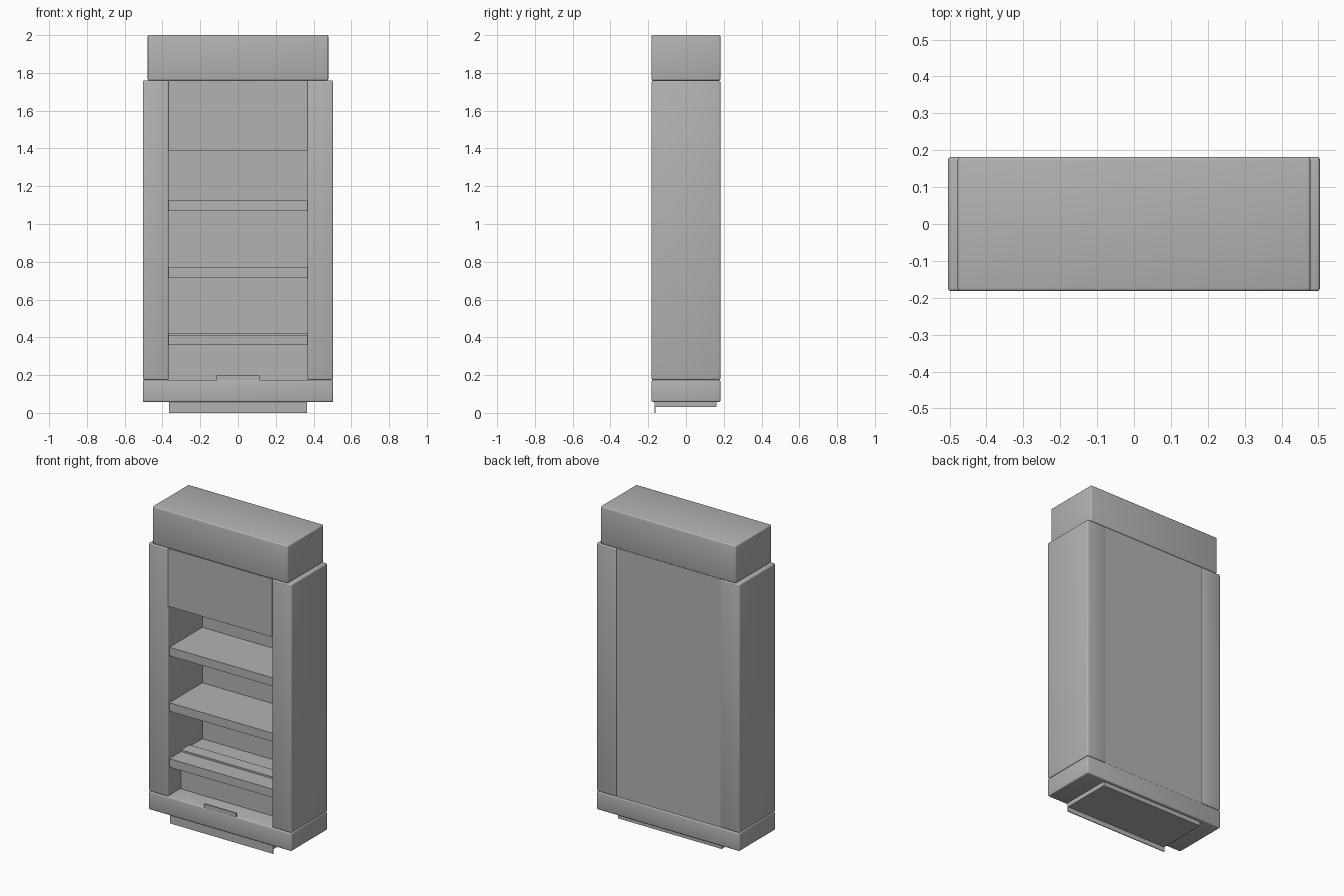
import bpy, bmesh, math

if "Cube" in bpy.data.objects:
    bpy.data.objects.remove(bpy.data.objects["Cube"])

grey = bpy.data.materials.new("cabinet_grey")
grey.diffuse_color = (0.45, 0.45, 0.45, 1)
grey.use_nodes = True
grey.node_tree.nodes["Principled BSDF"].inputs["Base Color"].default_value = grey.diffuse_color


def box(name, x0, x1, y0, y1, z0, z1, bevel=0.0):
    """Box from its limits, with optional rounded edges."""
    bm = bmesh.new()
    bmesh.ops.create_cube(bm, size=1)
    for v in bm.verts:
        v.co.x = x0 if v.co.x < 0 else x1
        v.co.y = y0 if v.co.y < 0 else y1
        v.co.z = z0 if v.co.z < 0 else z1
    if bevel:
        bmesh.ops.bevel(bm, geom=bm.edges[:], offset=bevel, segments=3,
                        profile=0.5, affect='EDGES')
    mesh = bpy.data.meshes.new(name)
    bm.to_mesh(mesh)
    bm.free()
    mesh.materials.append(grey)
    ob = bpy.data.objects.new(name, mesh)
    bpy.context.collection.objects.link(ob)
    if bevel:
        bpy.ops.object.select_all(action='DESELECT')
        ob.select_set(True)
        bpy.context.view_layer.objects.active = ob
        bpy.ops.object.shade_smooth_by_angle(angle=math.radians(40))
    return ob


W, D, IN = 0.504, 0.182, 0.367   # half width, half depth, half opening

# Rounded outer blocks
box("header", -0.478, 0.478, -D, D, 1.76, 2.0, 0.008)
box("base", -W, W, -D, D, 0.058, 0.175, 0.008)
box("left_post", -W, -IN, -D, D, 0.175, 1.76, 0.008)
box("right_post", IN, W, -D, D, 0.175, 1.76, 0.008)

# Panels between the posts
box("back_panel", -IN, IN, 0.165, 0.176, 0.175, 1.76)
box("upper_front_panel", -IN, IN, -0.18, -0.16, 1.39, 1.76)
box("lower_inner_panel", -IN, IN, -0.05, 0.035, 0.175, 0.424)

# Shelves
for i, top in enumerate((0.413, 0.77, 1.124)):
    box("shelf_%d" % (i + 1), -IN, IN, -0.168, 0.165, top - 0.054, top)

# Small front tab on the base
box("front_tab", -0.113, 0.113, -0.18, -0.172, 0.172, 0.198)

# Plinth below the base with a thin front skirt
box("plinth", -0.365, 0.365, -0.162, 0.162, 0.03, 0.06)
box("plinth_skirt", -0.365, 0.365, -0.166, -0.161, 0.0, 0.06)
